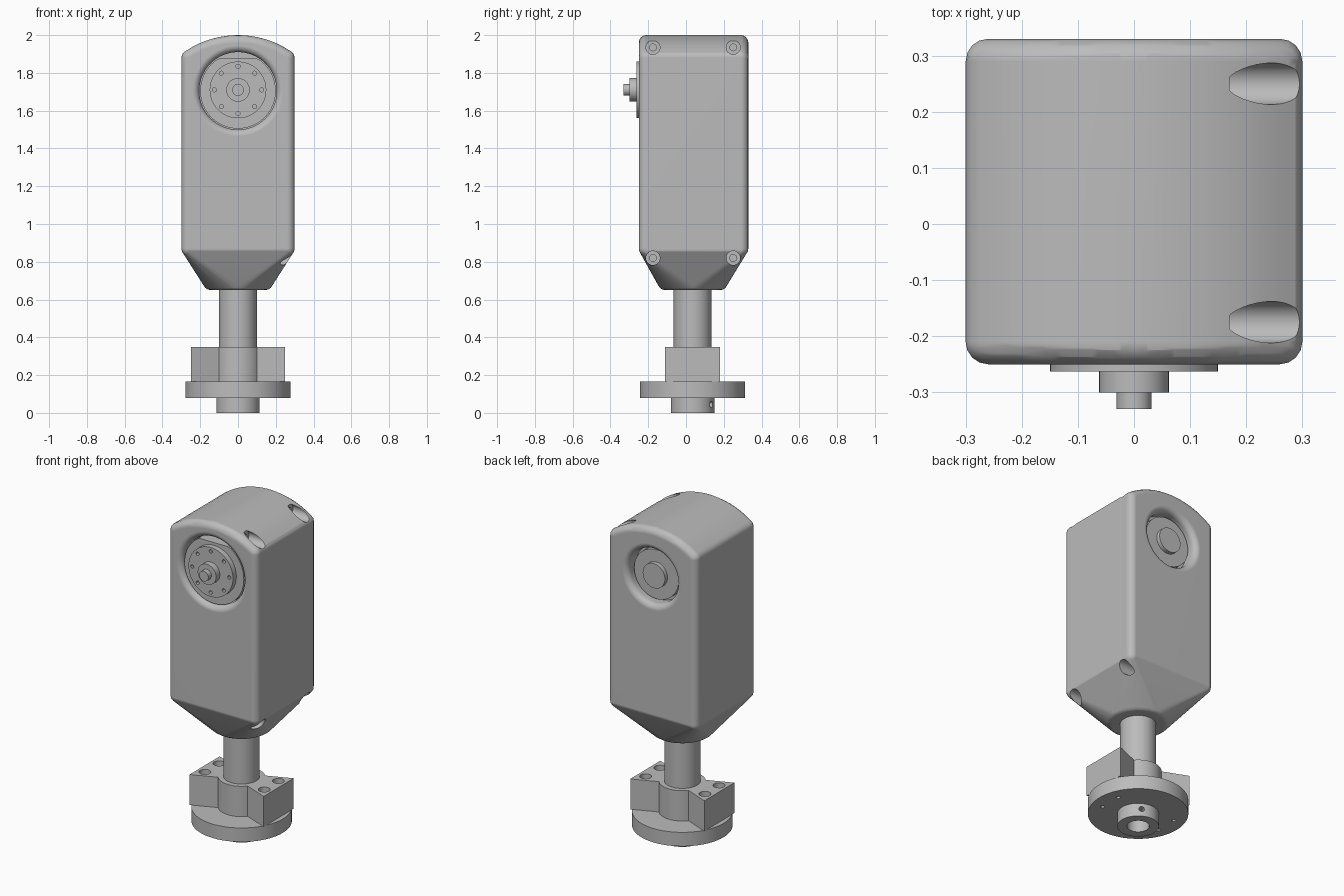
import bpy, bmesh, math
from mathutils import Vector

if "Cube" in bpy.data.objects:
    bpy.data.objects.remove(bpy.data.objects["Cube"])

CY = 0.035                      # y of the vertical axis
FRONT = (math.pi / 2, 0, 0)     # local z -> -y
BACK = (-math.pi / 2, 0, 0)     # local z -> +y
RIGHT = (0, math.pi / 2, 0)     # local z -> +x

grey = bpy.data.materials.new("machined_grey")
grey.diffuse_color = (0.5, 0.5, 0.5, 1)
grey.use_nodes = True
grey.node_tree.nodes["Principled BSDF"].inputs["Base Color"].default_value = grey.diffuse_color


def make(name, bm, loc=(0, 0, 0), rot=(0, 0, 0)):
    bmesh.ops.recalc_face_normals(bm, faces=bm.faces[:])
    me = bpy.data.meshes.new(name)
    bm.to_mesh(me)
    bm.free()
    me.materials.append(grey)
    ob = bpy.data.objects.new(name, me)
    ob.location, ob.rotation_euler = loc, rot
    bpy.context.collection.objects.link(ob)
    return ob


def loft(name, rings, loc, rot):
    """Join equal-length rings of points and cap both ends."""
    bm = bmesh.new()
    vs = [[bm.verts.new(p) for p in ring] for ring in rings]
    n = len(vs[0])
    for a, b in zip(vs, vs[1:]):
        for i in range(n):
            j = (i + 1) % n
            bm.faces.new((a[i], a[j], b[j], b[i]))
    bm.faces.new(vs[0][::-1])
    bm.faces.new(vs[-1])
    return make(name, bm, loc, rot)


def lathe(name, profile, loc=(0, 0, 0), rot=(0, 0, 0), n=48):
    ang = [2 * math.pi * i / n for i in range(n)]
    return loft(name, [[(r * math.cos(a), r * math.sin(a), h) for a in ang]
                       for r, h in profile], loc, rot)


def prism(name, outline, z0, z1, loc=(0, 0, 0), rot=(0, 0, 0)):
    return loft(name, [[(x, y, z) for x, y in outline] for z in (z0, z1)], loc, rot)


def cut(ob, cutters):
    for c in cutters:
        c.hide_render = True
        m = ob.modifiers.new("cut", 'BOOLEAN')
        m.operation, m.solver, m.object = 'DIFFERENCE', 'EXACT', c
        bpy.context.view_layer.objects.active = ob
        bpy.ops.object.modifier_apply(modifier=m.name)
        bpy.data.objects.remove(c)


def pocket(r, floor, face, fillet):
    """Profile of a round pocket with a rounded lip."""
    pts = [(r, floor)]
    for i in range(7):
        a = math.pi / 2 * i / 6
        pts.append((r + fillet * (1 - math.cos(a)), face - fillet * (1 - math.sin(a))))
    return pts + [(r + fillet, face + 0.03)]


# Housing: hull of small spheres gives a rounded body that tapers to a circle
R = 0.04
centres = []
for y in (-0.21, 0.29):
    for i in range(25):
        x = -0.26 + 0.52 * i / 24
        centres.append((x, y, 1.5 + math.sqrt(0.46 ** 2 - x * x)))
    centres += [(x, y, 0.87) for x in (-0.26, 0.26)]
for i in range(40):
    a = 2 * math.pi * i / 40
    centres.append((0.145 * math.cos(a), CY + 0.145 * math.sin(a), 0.69))
ball = [Vector((0, 0, R)), Vector((0, 0, -R))]
for j in range(1, 8):
    t = math.pi * j / 8
    for i in range(16):
        a = 2 * math.pi * i / 16
        ball.append(R * Vector((math.sin(t) * math.cos(a), math.sin(t) * math.sin(a), math.cos(t))))
bm = bmesh.new()
for c in centres:
    for b in ball:
        bm.verts.new(Vector(c) + b)
bmesh.ops.convex_hull(bm, input=bm.verts[:])
bmesh.ops.delete(bm, geom=[v for v in bm.verts if not v.link_faces], context='VERTS')
bmesh.ops.dissolve_limit(bm, angle_limit=0.005, verts=bm.verts[:], edges=bm.edges[:])
housing = make("housing", bm)

# Round pockets front and back, stepped screw holes on the right side
cutters = [lathe("front_pocket", pocket(0.205, 0.15, 0.25, 0.035), (0, 0, 1.705), FRONT, 64),
           lathe("back_pocket", pocket(0.165, 0.25, 0.33, 0.035), (0, 0, 1.705), BACK, 64)]
for y in (-0.175, 0.25):
    for z in (0.82, 1.935):
        cutters.append(lathe("screw_hole", [(0.018, 0.13), (0.018, 0.17), (0.037, 0.17), (0.037, 0.35)],
                             (0, y, z), RIGHT, 32))
cut(housing, cutters)

# Gearbox face with a flat top, inside the front pocket
circle = [(0.2 * math.cos(math.pi * i / 32), min(0.172, 0.2 * math.sin(math.pi * i / 32)))
          for i in range(64)]
prism("gearbox_face", circle, 0.14, 0.23, (0, 0, 1.705), FRONT)

# Output disc with boss, shaft end and bolt circle
disc = lathe("output_disc", [(0.15, 0.16), (0.15, 0.263), (0.062, 0.263), (0.062, 0.30),
                             (0.031, 0.30), (0.031, 0.33)], (0, 0, 1.71), FRONT)
cut(disc, [lathe("bolt_hole", [(0.011, 0.24), (0.011, 0.28)],
                 (0.125 * math.cos(k * math.pi / 4), 0, 1.71 + 0.125 * math.sin(k * math.pi / 4)),
                 FRONT, 12) for k in range(8)])

# Rear bearing cap
lathe("rear_bearing", [(0.15, 0.24), (0.15, 0.285), (0.075, 0.285), (0.075, 0.31)],
      (0, 0, 1.705), BACK)

# Vertical shaft
lathe("shaft", [(0.1, 0.2), (0.1, 0.67)], (0, CY, 0))

# Clamp: round boss with two flared wings, two counterbored holes in each
arc = [math.radians(40 + 100 * i / 20) for i in range(21)]
half = [(0.25, 0.145)] + [(0.13 * math.cos(a), 0.13 * math.sin(a)) for a in arc] + [(-0.25, 0.145)]
clamp = prism("clamp", half + [(-x, -y) for x, y in half], 0.165, 0.35, (0, CY, 0))
spots = [(sx * 0.2, CY + sy * 0.068) for sx in (-1, 1) for sy in (-1, 1)]
cut(clamp, [lathe("clamp_hole", [(0.033, 0.22), (0.033, 0.4)], (x, y, 0), n=24) for x, y in spots])

# Base flange with hub, bore, set screw hole and small bolt holes
base = lathe("base_flange", [(0.115, 0), (0.115, 0.08), (0.278, 0.08), (0.278, 0.165)],
             (0, CY, 0), n=64)
cut(base, [lathe("bore", [(0.062, -0.02), (0.062, 0.14)], (0, CY, 0), n=32),
           lathe("set_screw_hole", [(0.016, 0.03), (0.016, 0.2)], (0, CY, 0.045),
                 (0, math.pi / 2, math.radians(60)), 16)]
    + [lathe("flange_hole", [(0.012, 0.05), (0.012, 0.12)], (x, y, 0), n=12) for x, y in spots])

# Smooth shading with sharp edges kept
for ob in list(bpy.context.scene.objects):
    bpy.ops.object.select_all(action='DESELECT')
    ob.select_set(True)
    bpy.context.view_layer.objects.active = ob
    bpy.ops.object.shade_smooth_by_angle(angle=math.radians(30))
    wn = ob.modifiers.new("weighted_normals", 'WEIGHTED_NORMAL')
    wn.keep_sharp = True
